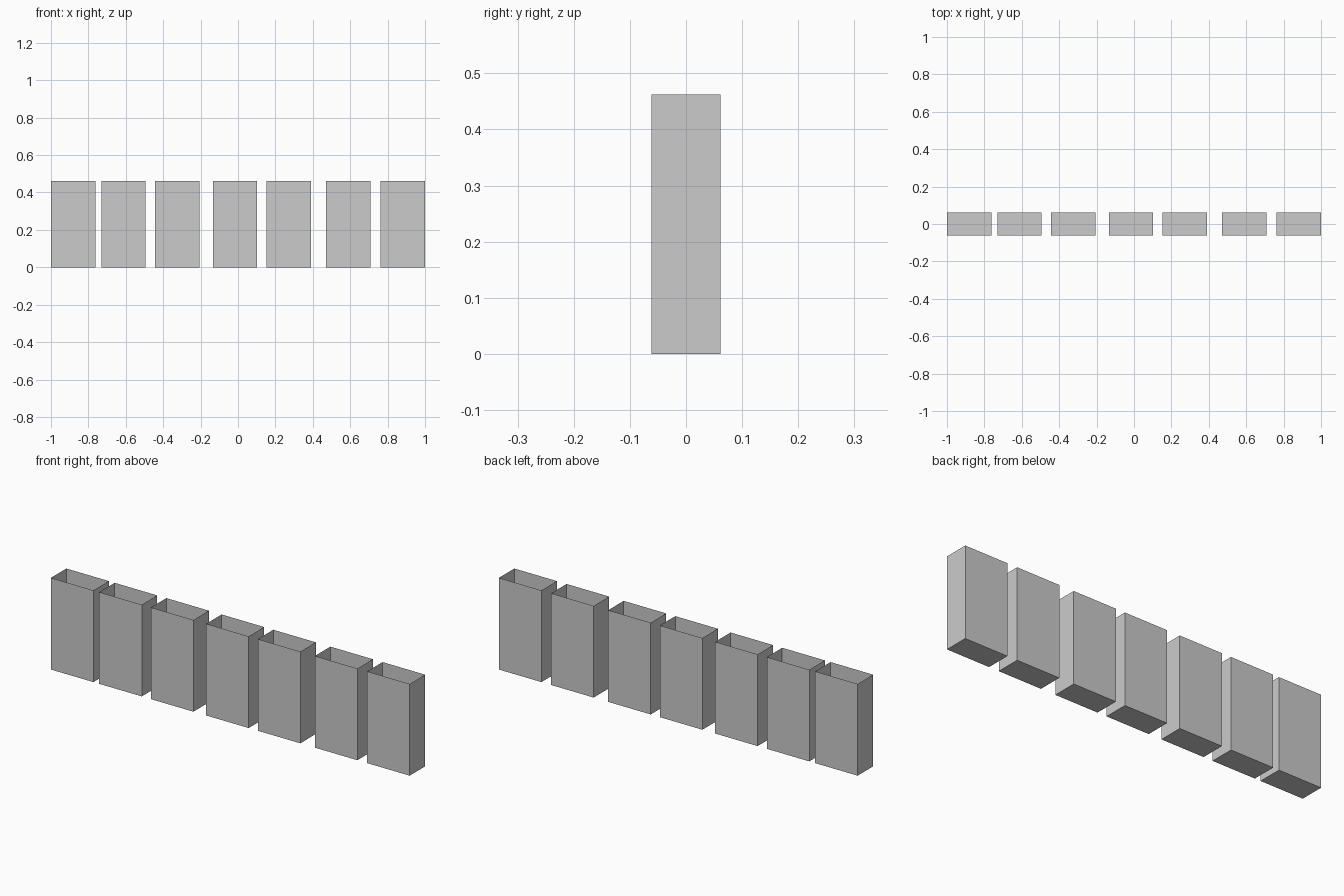
import bpy
import bmesh
from mathutils import Matrix

if "Cube" in bpy.data.objects:
    bpy.data.objects.remove(bpy.data.objects["Cube"])

WIDTH, DEPTH, HEIGHT = 0.237, 0.123, 0.462
CENTRES = [-0.8815, -0.612, -0.324, -0.016, 0.272, 0.59, 0.8815]


def open_box(name, x):
    """Thin-walled box with a floor and no lid."""
    bm = bmesh.new()
    bmesh.ops.create_cube(bm, size=1, matrix=Matrix.Translation((0, 0, HEIGHT / 2))
                          @ Matrix.Diagonal((WIDTH, DEPTH, HEIGHT, 1)))
    lid = [f for f in bm.faces if f.normal.z > 0.5]
    bmesh.ops.delete(bm, geom=lid, context='FACES_ONLY')
    mesh = bpy.data.meshes.new(name)
    bm.to_mesh(mesh)
    bm.free()
    obj = bpy.data.objects.new(name, mesh)
    obj.location.x = x
    bpy.context.collection.objects.link(obj)


# Row of seven unevenly spaced open boxes
for i, x in enumerate(CENTRES, 1):
    open_box(f"open_box_{i}", x)
